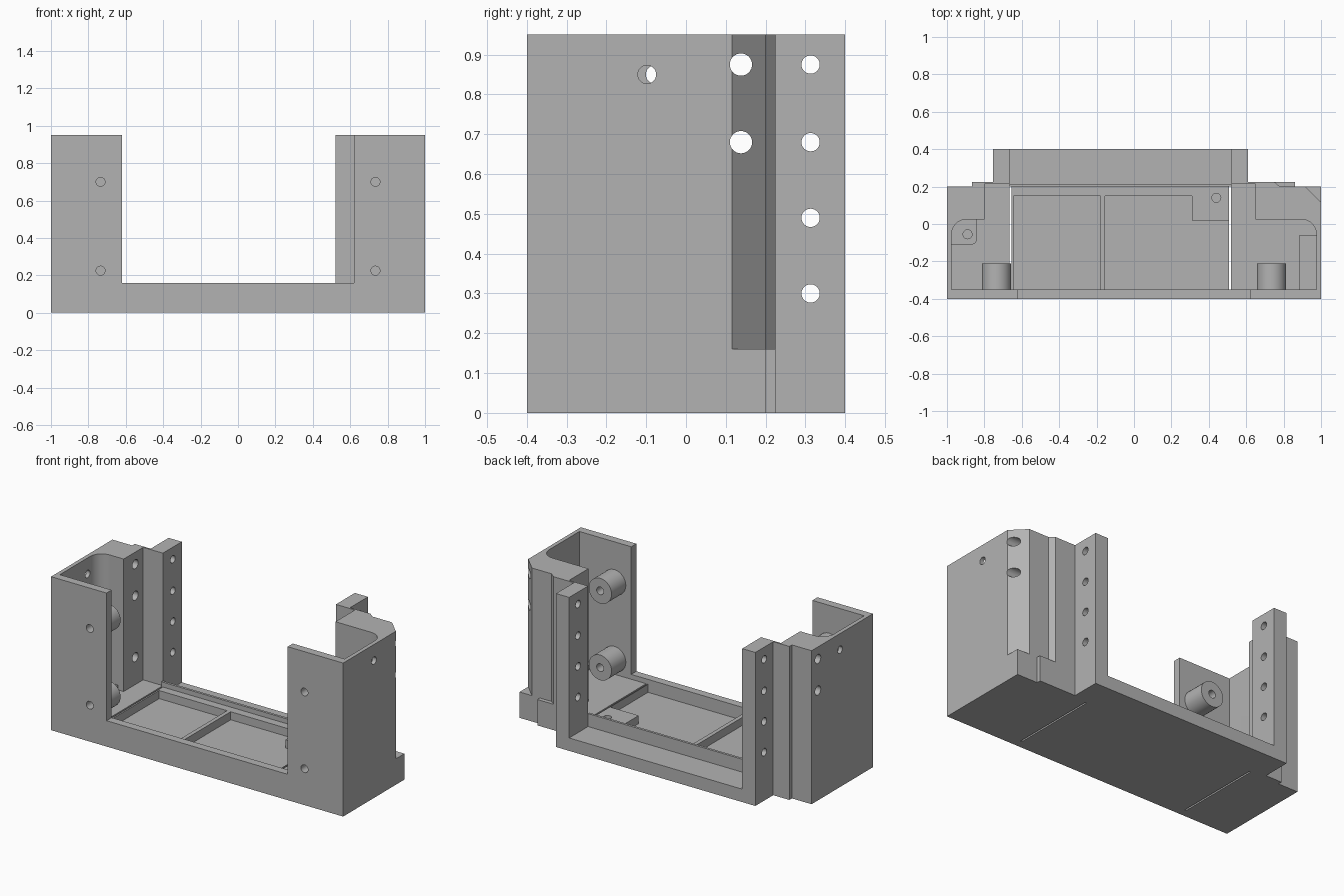
import bpy, bmesh, math
from mathutils import Matrix

cube = bpy.data.objects.get("Cube")
if cube:
    bpy.data.objects.remove(cube, do_unlink=True)

grey = bpy.data.materials.new("plain grey")
grey.use_nodes = True
colour = (0.45, 0.45, 0.45, 1)
grey.diffuse_color = colour
grey.node_tree.nodes["Principled BSDF"].inputs["Base Color"].default_value = colour

TOP, FLOOR, LIP = 0.95, 0.13, 0.16


def add_prism(bm, outline, z0, z1):
    face = bm.faces.new([bm.verts.new((x, y, z0)) for x, y in outline])
    new = bmesh.ops.extrude_face_region(bm, geom=[face])["geom"]
    moved = [v for v in new if isinstance(v, bmesh.types.BMVert)]
    bmesh.ops.translate(bm, verts=moved, vec=(0, 0, z1 - z0))


def add_box(bm, x0, x1, y0, y1, z0, z1):
    add_prism(bm, [(x0, y0), (x1, y0), (x1, y1), (x0, y1)], z0, z1)


def add_rod(bm, axis, centre, radius, length):
    turn = {"x": Matrix.Rotation(math.pi / 2, 4, "Y"),
            "y": Matrix.Rotation(math.pi / 2, 4, "X"),
            "z": Matrix.Identity(4)}[axis]
    bmesh.ops.create_cone(bm, cap_ends=True, segments=32, radius1=radius, radius2=radius,
                          depth=length, matrix=Matrix.Translation(centre) @ turn)


def make(name, bm):
    bmesh.ops.recalc_face_normals(bm, faces=bm.faces)
    mesh = bpy.data.meshes.new(name)
    bm.to_mesh(mesh)
    bm.free()
    mesh.materials.append(grey)
    obj = bpy.data.objects.new(name, mesh)
    bpy.context.collection.objects.link(obj)
    return obj


def prism(name, outline, z0, z1):
    bm = bmesh.new()
    add_prism(bm, outline, z0, z1)
    return make(name, bm)


def box(name, *limits):
    bm = bmesh.new()
    add_box(bm, *limits)
    return make(name, bm)


def cut(obj, bm):
    # Apply the boolean, then drop the cutter
    cutter = make("cutter", bm)
    cutter.hide_render = True
    mod = obj.modifiers.new("cut", "BOOLEAN")
    mod.operation, mod.solver, mod.object = "DIFFERENCE", "EXACT", cutter
    graph = bpy.context.evaluated_depsgraph_get()
    mesh = bpy.data.meshes.new_from_object(obj.evaluated_get(graph))
    obj.modifiers.clear()
    obj.data = mesh
    bpy.data.objects.remove(cutter, do_unlink=True)


def arc(cx, cy, r, start, end):
    steps = 10
    angles = [math.radians(start + (end - start) * i / steps) for i in range(steps + 1)]
    return [(cx + r * math.cos(a), cy + r * math.sin(a)) for a in angles]


# Base with two pockets, thin slots and a lowered back bar
left_back = [(-0.755, 0.4), (-0.755, 0.225), (-0.865, 0.225), (-0.865, 0.2), (-1, 0.2)]
right_back = [(1, 0.2), (0.86, 0.2), (0.86, 0.225), (0.61, 0.225), (0.61, 0.4)]
base = prism("base", [(-1, -0.4), (1, -0.4)] + right_back + left_back, 0, FLOOR)
bm = bmesh.new()
add_box(bm, -0.645, -0.18, -0.35, 0.15, 0.08, 0.3)
add_prism(bm, [(-0.155, -0.35), (0.505, -0.35), (0.505, 0.02), (0.31, 0.02),
               (0.31, 0.15), (-0.155, 0.15)], 0.08, 0.3)
add_box(bm, -0.665, 0.52, 0.215, 0.5, 0.08, 0.3)
for x in (-0.66, 0.513):
    add_box(bm, x - 0.005, x + 0.005, -0.35, 0.2, -0.1, 0.3)
add_rod(bm, "z", (0.44, 0.14, 0.2), 0.024, 0.24)
cut(base, bm)

# Front lip and the ridge in front of the back bar
box("front_lip", -0.62, 0.62, -0.4, -0.35, FLOOR, LIP)
box("back_ridge", -0.665, 0.52, 0.2, 0.215, FLOOR, LIP)

# Right foot and floor ledges
prism("right_foot", [(0.65, 0.025), (1, 0.025)] + right_back[:4] + [(0.65, 0.225)], FLOOR, LIP)
box("right_ledge", 0.885, 0.975, -0.35, -0.06, FLOOR, LIP)

# Columns, each one hollow profile with a post
right_inner = [(0.52, 0.4), (0.52, 0.215), (0.65, 0.215), (0.65, 0.025)] \
    + arc(0.895, -0.055, 0.08, 90, 0) + [(0.975, -0.35), (0.62, -0.35), (0.62, -0.4)]
right_outer = [(1, -0.4), (1, 0.115), (0.915, 0.2), (0.78, 0.2), (0.75, 0.225),
               (0.61, 0.225), (0.61, 0.4)]
left_inner = [(-0.665, 0.4), (-0.665, 0.215), (-0.8, 0.215), (-0.8, 0.025)] \
    + arc(-0.895, -0.055, 0.08, 90, 180) + [(-0.975, -0.35), (-0.62, -0.35), (-0.62, -0.4)]
left_outer = [(-1, -0.4), (-1, 0.2), (-0.865, 0.2), (-0.865, 0.225),
              (-0.755, 0.225), (-0.755, 0.4)]
right_column = prism("right_column", right_inner + right_outer, LIP, TOP)
left_column = prism("left_column", left_inner + left_outer, FLOOR, TOP)
box("right_column_front", 0.62, 1, -0.4, -0.35, FLOOR, LIP)
box("right_column_side", 0.975, 1, -0.35, 0.025, FLOOR, LIP)
box("right_post_foot", 0.52, 0.61, 0.215, 0.4, FLOOR, LIP)
box("right_post_web", 0.61, 0.65, 0.215, 0.225, FLOOR, LIP)

# Holes through the columns
for column, side, vent_y in ((right_column, 1, -0.098), (left_column, -1, -0.078)):
    bm = bmesh.new()
    for z in (0.3, 0.49, 0.68, 0.875):
        add_rod(bm, "x", (side * 0.635, 0.313, z), 0.023, 0.3)
    for z in (0.68, 0.875):
        add_rod(bm, "x", (side * 0.85, 0.138, z), 0.028, 0.6)
    if side < 0:
        add_rod(bm, "x", (-0.8, 0.138, 0.3), 0.028, 0.2)
    add_rod(bm, "x", (side, vent_y, 0.85), 0.023, 0.16)
    for z in (0.225, 0.7):
        add_rod(bm, "y", (side * 0.735, -0.38, z), 0.024, 0.16)
    cut(column, bm)

# Screw bosses behind the front plates
for side, name in ((1, "right"), (-1, "left")):
    for z, level in ((0.225, "lower"), (0.7, "upper")):
        bm = bmesh.new()
        add_rod(bm, "y", (side * 0.735, -0.28, z), 0.078, 0.14)
        boss = make(name + "_" + level + "_boss", bm)
        bm = bmesh.new()
        add_rod(bm, "y", (side * 0.735, -0.28, z), 0.024, 0.3)
        cut(boss, bm)

# Rounded pad in the left corner
pad = prism("corner_pad", [(-0.975, -0.11)] + arc(-0.87, -0.08, 0.03, -90, 0)
            + [(-0.84, 0.025)] + arc(-0.895, -0.055, 0.08, 90, 180), FLOOR, LIP)
bm = bmesh.new()
add_rod(bm, "z", (-0.89, -0.055, 0.2), 0.024, 0.3)
cut(pad, bm)

# Smooth the round surfaces, keep edges sharp
bpy.ops.object.select_all(action="DESELECT")
for obj in bpy.context.collection.objects:
    if obj.type == "MESH" and obj.data.materials and obj.data.materials[0] == grey:
        obj.select_set(True)
        bpy.context.view_layer.objects.active = obj
bpy.ops.object.shade_smooth_by_angle(angle=math.radians(30))
